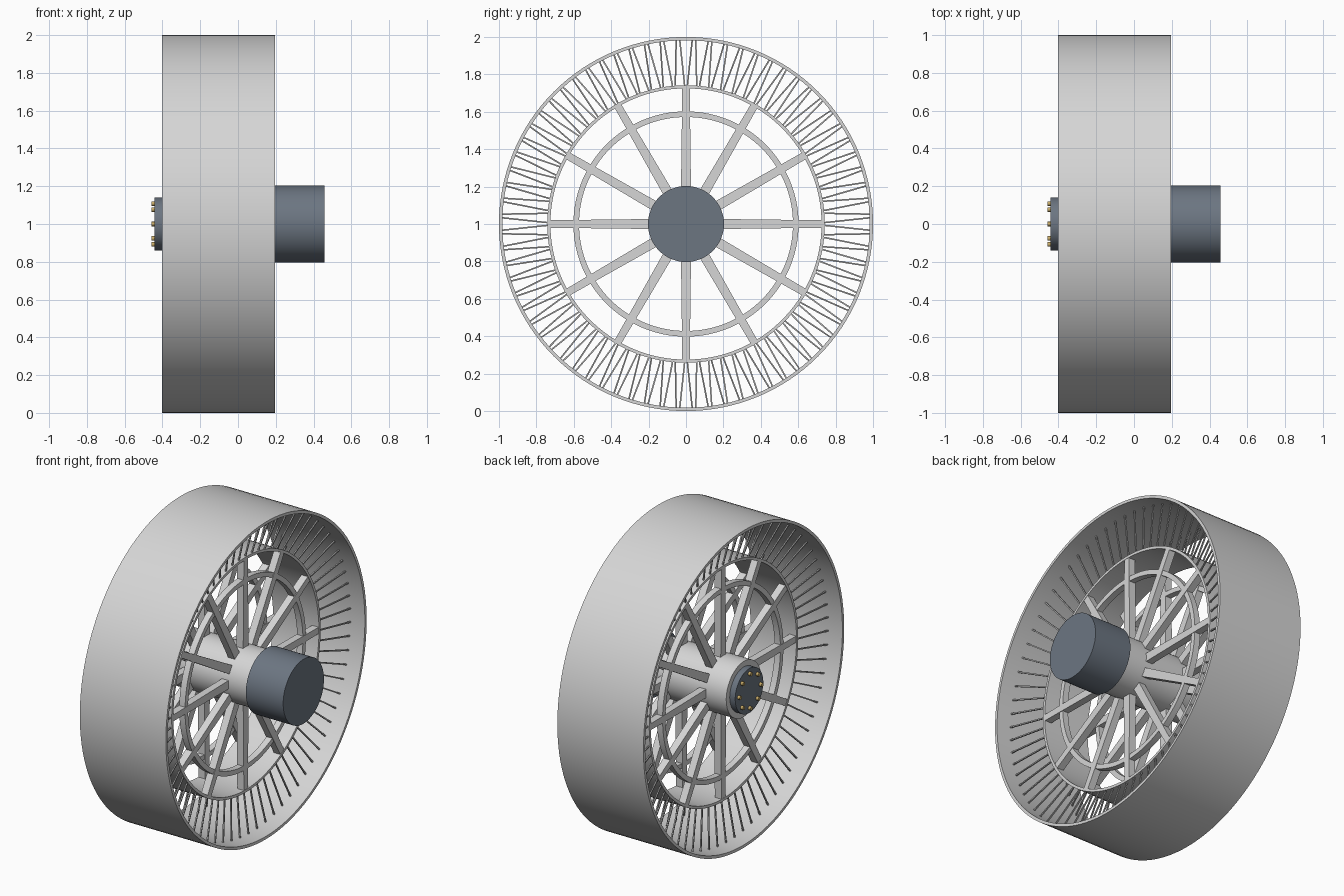
import bpy, bmesh, math
from mathutils import Matrix, Vector

if "Cube" in bpy.data.objects:
    bpy.data.objects.remove(bpy.data.objects["Cube"])

MID = -0.103                      # middle of the wheel along its axle
HUB_Z = 1.0


def material(name, rgb, rough=0.6):
    m = bpy.data.materials.new(name)
    m.use_nodes = True
    m.diffuse_color = (*rgb, 1)
    b = m.node_tree.nodes["Principled BSDF"]
    b.inputs["Base Color"].default_value = (*rgb, 1)
    b.inputs["Roughness"].default_value = rough
    return m


STEEL = material("light grey steel", (0.67, 0.67, 0.67))
ROD = material("mid grey steel", (0.42, 0.42, 0.42))
SLATE = material("slate blue", (0.15, 0.18, 0.222))
BRASS = material("brass", (0.58, 0.41, 0.14))


def finish(name, bm, mat, smooth=True):
    bmesh.ops.recalc_face_normals(bm, faces=bm.faces)
    me = bpy.data.meshes.new(name)
    bm.to_mesh(me)
    bm.free()
    me.materials.append(mat)
    ob = bpy.data.objects.new(name, me)
    ob.location.z = HUB_Z
    bpy.context.collection.objects.link(ob)
    if smooth:
        bpy.ops.object.select_all(action='DESELECT')
        ob.select_set(True)
        bpy.context.view_layer.objects.active = ob
        bpy.ops.object.shade_smooth_by_angle(angle=math.radians(35))
    return ob


def lathe(name, profile, mat, steps=128, closed=True):
    """Spin (x, radius) points around the axle."""
    bm = bmesh.new()
    vs = [bm.verts.new((x, 0, r)) for x, r in profile]
    pairs = list(zip(vs, vs[1:] + vs[:1])) if closed else list(zip(vs, vs[1:]))
    es = [bm.edges.new(p) for p in pairs]
    bmesh.ops.spin(bm, geom=vs + es, cent=(0, 0, 0), axis=(1, 0, 0),
                   angle=math.tau, steps=steps, use_merge=True)
    bmesh.ops.remove_doubles(bm, verts=bm.verts, dist=1e-5)
    return finish(name, bm, mat)


def tube(name, r0, r1, x0, x1, mat):
    return lathe(name, [(x0, r0), (x1, r0), (x1, r1), (x0, r1)], mat)


def solid(name, r, x0, x1, mat):
    return lathe(name, [(x0, 0), (x0, r), (x1, r), (x1, 0)], mat, 96, False)


def add_bar(bm, a, b, depth, width, taper=1.0):
    """Box from a to b; depth runs along the axle, taper narrows the b end."""
    a, b = Vector(a), Vector(b)
    d = (b - a).normalized()
    side = d.cross(Vector((1, 0, 0))).normalized()
    rot = Matrix((side.cross(d), side, d)).transposed().to_4x4()
    m = Matrix.Translation((a + b) / 2) @ rot @ Matrix.Diagonal((depth, width, (b - a).length, 1))
    for v in bmesh.ops.create_cube(bm, size=1, matrix=m)["verts"]:
        if (v.co - b).dot(d) > -1e-4:
            v.co -= side * (v.co - b).dot(side) * (1 - taper)


def polar(x, r, ang):
    return (x, r * math.sin(ang), r * math.cos(ang))


# Wide outer rim, inner band and hub
tube("outer_rim", 0.982, 1.0, MID - 0.30, MID + 0.30, STEEL)
tube("inner_band", 0.725, 0.742, MID - 0.16, MID + 0.16, STEEL)
solid("hub", 0.175, MID - 0.30, MID + 0.30, STEEL)

# On each side: twelve tapered spokes, a bracing ring and thin rods out to the rim
for side, label in ((1, "left"), (-1, "right")):
    xc = MID + side * 0.135
    tube(label + "_brace_ring", 0.572, 0.602, xc - 0.02, xc + 0.02, STEEL)
    bm = bmesh.new()
    for i in range(12):
        ang = i * math.tau / 12
        add_bar(bm, polar(xc, 0.165, ang), polar(xc, 0.73, ang), 0.046, 0.054, 0.74)
    finish(label + "_spokes", bm, STEEL, False)

    bm = bmesh.new()
    lean = math.radians(0.7 * side)
    for i in range(72):
        ang = math.radians(i * 5 + 1.25 * side)
        add_bar(bm, polar(MID + side * 0.148, 0.738, ang - lean),
                polar(MID + side * 0.20, 0.986, ang + lean), 0.008, 0.008)
    finish(label + "_rim_rods", bm, ROD, False)

# Motor on one end of the hub, bolted cap on the other
solid("motor", 0.203, 0.197, 0.457, SLATE)
solid("hub_cap", 0.14, -0.441, -0.40, SLATE)
bm = bmesh.new()
for i in range(8):
    m = Matrix.Translation(polar(-0.447, 0.108, i * math.tau / 8)) @ Matrix.Rotation(math.pi / 2, 4, 'Y')
    bmesh.ops.create_cone(bm, cap_ends=True, segments=12, radius1=0.012, radius2=0.012,
                          depth=0.022, matrix=m)
finish("cap_bolts", bm, BRASS)
